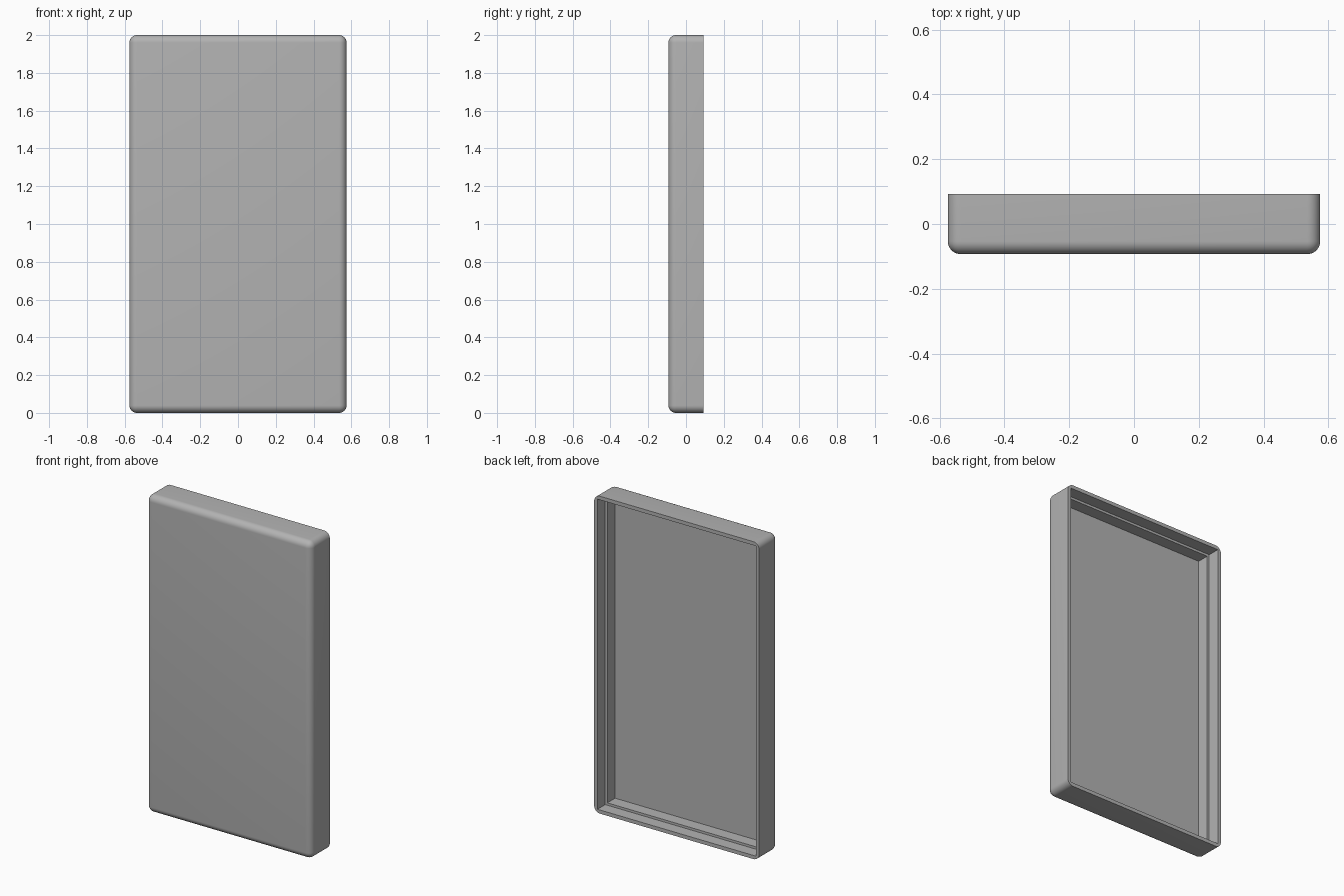
import bpy
import bmesh
from mathutils import Matrix

default = bpy.data.objects.get("Cube")
if default:
    bpy.data.objects.remove(default, do_unlink=True)

WIDTH, DEPTH, HEIGHT = 1.15, 0.186, 2.0
RADIUS = 0.04
BACK = DEPTH / 2

# Single grey plastic
grey = bpy.data.materials.new("plain_grey")
grey.use_nodes = True
colour = (0.45, 0.45, 0.45, 1)
grey.diffuse_color = colour
grey.node_tree.nodes["Principled BSDF"].inputs["Base Color"].default_value = colour


def box(name, size, centre, radius=0):
    """Box; a radius rounds every edge except those around the back face."""
    bm = bmesh.new()
    bmesh.ops.create_cube(bm, size=1, matrix=Matrix.Translation(centre) @ Matrix.Diagonal((*size, 1)))
    if radius:
        back = centre[1] + size[1] / 2 - 0.001
        rounded = [e for e in bm.edges if min(v.co.y for v in e.verts) < back]
        bmesh.ops.bevel(bm, geom=rounded, offset=radius, segments=8,
                        profile=0.5, affect='EDGES', clamp_overlap=True)
    mesh = bpy.data.meshes.new(name)
    bm.to_mesh(mesh)
    bm.free()
    mesh.materials.append(grey)
    obj = bpy.data.objects.new(name, mesh)
    bpy.context.collection.objects.link(obj)
    return obj


def cut_recess(target, wall, depth):
    """Cut a sharp-cornered pocket into the open back."""
    extra = 0.1
    cutter = box("recess_cutter", (WIDTH - 2 * wall, depth + extra, HEIGHT - 2 * wall),
                 (0, BACK + (extra - depth) / 2, HEIGHT / 2))
    cutter.hide_render = True
    mod = target.modifiers.new("recess", 'BOOLEAN')
    mod.operation = 'DIFFERENCE'
    mod.solver = 'EXACT'
    mod.object = cutter
    bpy.ops.object.modifier_apply(modifier=mod.name)
    bpy.data.objects.remove(cutter, do_unlink=True)


# Rounded shell with a stepped recess behind
shell = box("case_shell", (WIDTH, DEPTH, HEIGHT), (0, 0, HEIGHT / 2), RADIUS)
bpy.context.view_layer.objects.active = shell
shell.select_set(True)
cut_recess(shell, wall=0.023, depth=0.077)
cut_recess(shell, wall=0.038, depth=0.154)
bpy.ops.object.shade_smooth_by_angle(angle=0.5)
